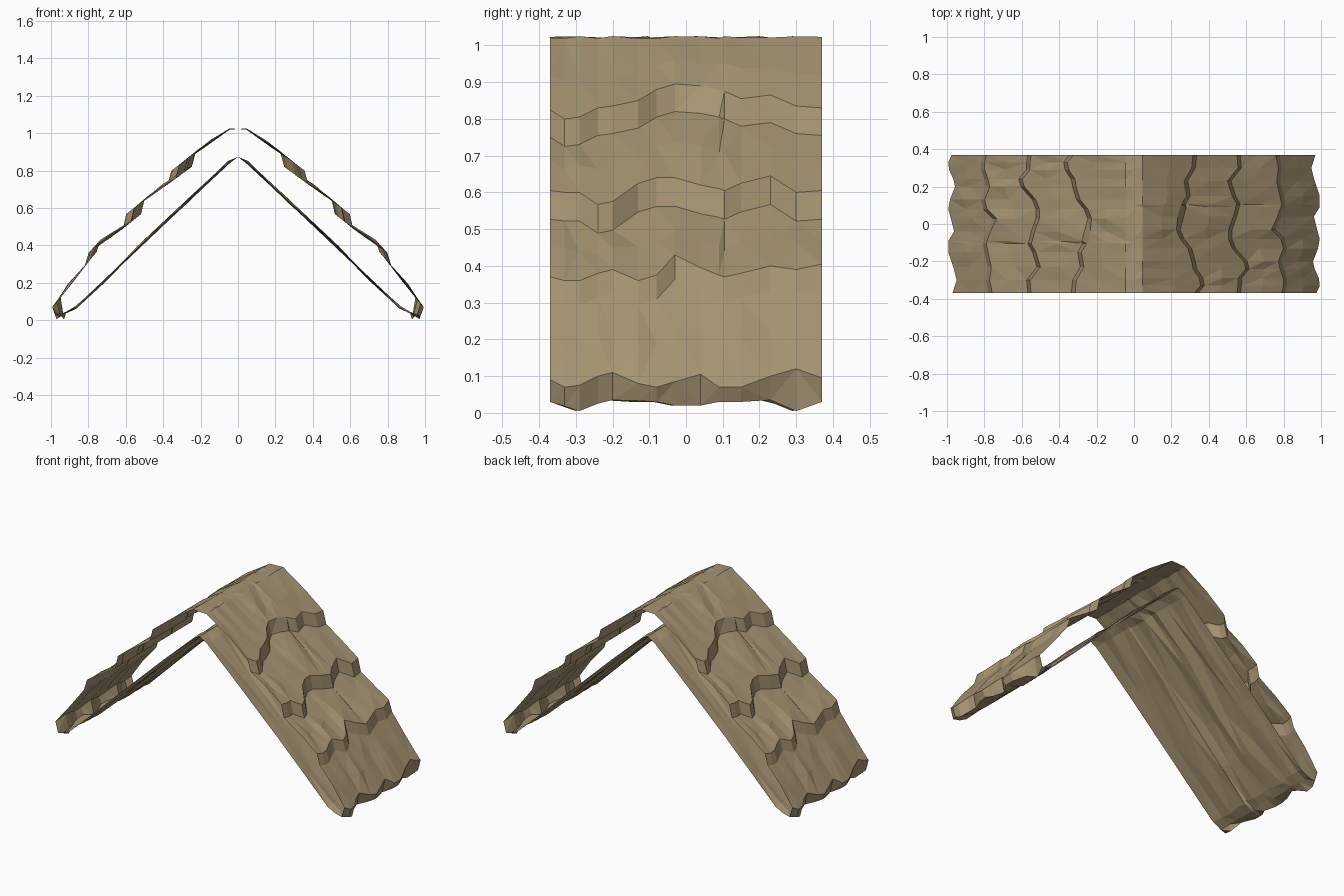
import bpy, bmesh, random
from mathutils import Matrix

if "Cube" in bpy.data.objects:
    bpy.data.objects.remove(bpy.data.objects["Cube"])

random.seed(4)

thatch = bpy.data.materials.new("thatch tan")
thatch.diffuse_color = (0.38, 0.296, 0.168, 1)
thatch.use_nodes = True
thatch.node_tree.nodes["Principled BSDF"].inputs["Base Color"].default_value = thatch.diffuse_color

# Columns along the roof, and the ragged height of each course's lip there
ys = [-.37, -.33, -.29, -.24, -.20, -.13, -.08, -.03, .04, .09, .105, .15, .23, .30, .37]
lip1 = [.825, .80, .805, .83, .835, .85, .88, .895, .89, .88, .875, .855, .865, .835, .83]
lip2 = [.605, .60, .60, .567, .575, .625, .64, .64, .62, .61, .605, .625, .645, .60, .605]
lip3 = [.37, .36, .36, .38, .39, .36, .375, .43, .395, .375, .37, .38, .40, .39, .405]
eave = [.09, .07, .075, .10, .11, .08, .07, .085, .105, .07, .07, .07, .10, .12, .095]
foot = [.03, .018, .005, .025, .035, .033, .03, .02, .02, .03, .03, .03, .035, .005, .03]


def jit(a):
    return random.uniform(-a, a)


def mid(a, b, t, lift):
    """Point between two profile points, nudged off the slope."""
    k = lift + jit(.007)
    return (a[0] + (b[0] - a[0]) * t + k * .6, a[1] + (b[1] - a[1]) * t + k * .8)


def section(j):
    """Half profile (x, z) from the ridge over the courses, round the eave and back up inside."""
    end = j in (0, len(ys) - 1)
    tuft = .012 if .0 < ys[j] < .1 else 0          # raised bundle beside the vertical seam
    r = (.045, 1.022 + jit(.004))
    a = (.05 + (1.025 - lip1[j]) * 1.36, lip1[j])
    a2 = (a[0] + .02 + tuft, a[1] - .075)
    b = (.55 + (.605 - lip2[j]) * 1.25, lip2[j])
    b2 = (b[0] + .018, b[1] - .078)
    c = (.785 + (.375 - lip3[j]) * .9, lip3[j])
    c2 = (c[0] + .02, c[1] - .066)
    e = (.975 + (.09 - eave[j]) * .9, eave[j])
    f = (e[0] - .018, foot[j])
    inner = [(.92, .04), (.865, .068), (.70, .225), (.53, .39), (.28, .63), (.05, .845)]
    k = .003 if end else .008
    inner = [(x + jit(k), z + jit(k)) for x, z in inner]
    inner[0] = (.915 + jit(.006), .042 + jit(.004))
    return [(0, 1.022), r, mid(r, a, .55, .004), a, a2, mid(a2, b, .5, .004), b, b2,
            mid(b2, c, .5, .002), c, c2, mid(c2, e, .5, .004), e, f] + inner + [(0, .873)]


# One slope as a sheet of sections, open at both gable ends
bm = bmesh.new()
cols = [[bm.verts.new((x, ys[j], z)) for x, z in section(j)] for j in range(len(ys))]
for p, q in zip(cols, cols[1:]):
    for i in range(len(p) - 1):
        bm.faces.new((p[i], p[i + 1], q[i + 1], q[i]))

# Opposite slope is the same piece turned half round
dup = bmesh.ops.duplicate(bm, geom=bm.verts[:] + bm.edges[:] + bm.faces[:])
turned = [g for g in dup["geom"] if isinstance(g, bmesh.types.BMVert)]
bmesh.ops.transform(bm, matrix=Matrix.Diagonal((-1, -1, 1, 1)), verts=turned)
bmesh.ops.triangulate(bm, faces=bm.faces[:], quad_method='SHORT_EDGE')

mesh = bpy.data.meshes.new("thatched_roof")
bm.to_mesh(mesh)
bm.free()
mesh.materials.append(thatch)
roof = bpy.data.objects.new("thatched_roof", mesh)
bpy.context.collection.objects.link(roof)
